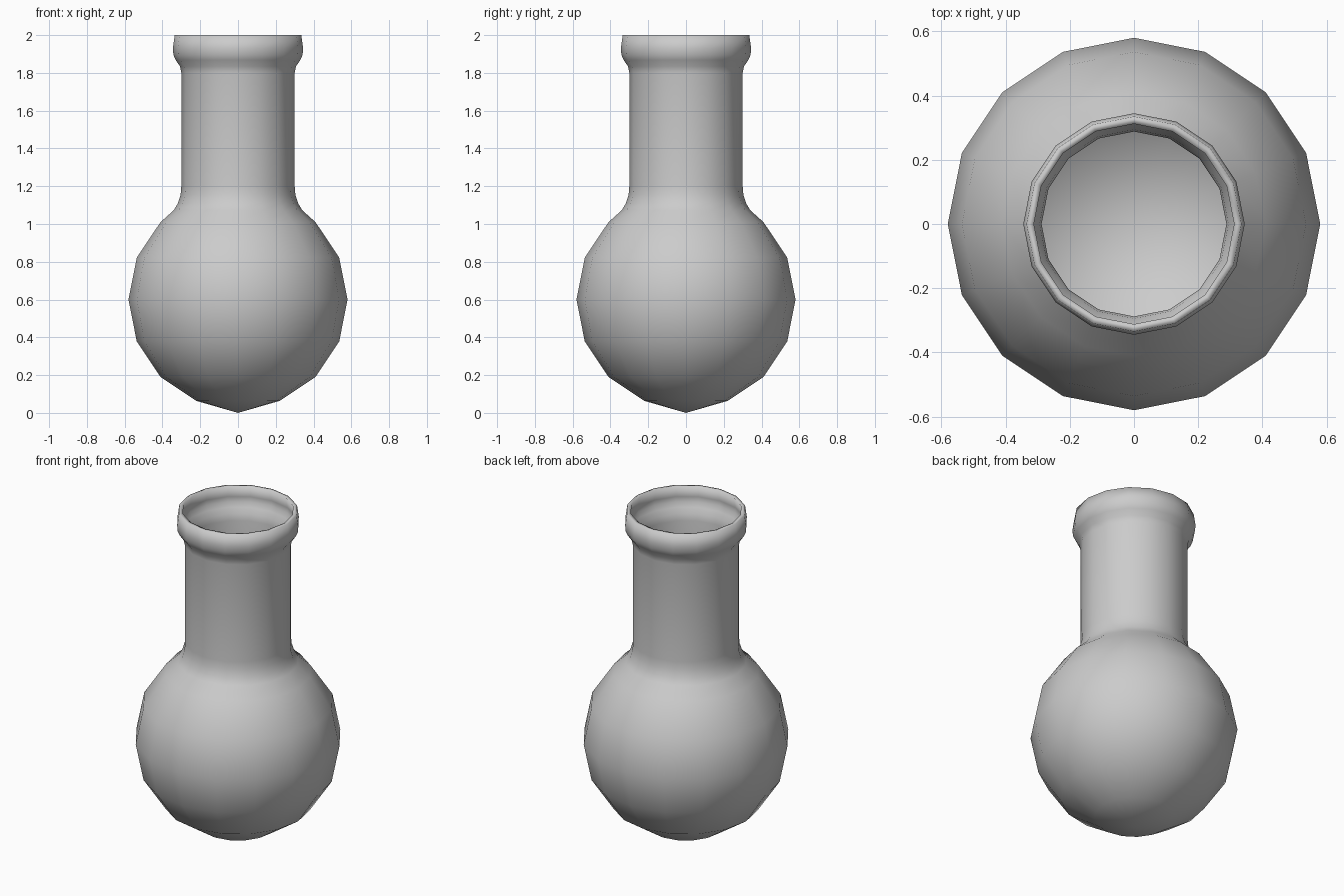
import bpy, bmesh, math

if "Cube" in bpy.data.objects:
    bpy.data.objects.remove(bpy.data.objects["Cube"])

SIDES = 16

# Sphere bulb profile (radius, height), bottom pole up to the shoulder
R, CZ = 0.58, 0.6
bulb = [(R * math.sin(math.radians(a)), CZ - R * math.cos(math.radians(a)) * (CZ / R if a == 0 else 1))
        for a in (0, 22.5, 45, 67.5, 90, 112.5, 135)]
# Shoulder, straight neck and rolled lip
neck = [(0.34, 1.073), (0.318, 1.11), (0.304, 1.155), (0.30, 1.20), (0.30, 1.80),
        (0.307, 1.835), (0.33, 1.868), (0.342, 1.895), (0.345, 1.93), (0.335, 2.0)]
outer = bulb + neck

# Thin inner wall, returning from the lip down to the inside pole
T = 0.012
inner = [(0.312, 2.0), (0.328, 1.93), (0.325, 1.90), (0.312, 1.872), (0.294, 1.84),
         (0.288, 1.80), (0.288, 1.20), (0.292, 1.15), (0.306, 1.103), (0.33, 1.065)]
k = (R - T) / R
inner += [(r * k, CZ + (z - CZ) * k) for r, z in reversed(bulb)]


def lathe(name, profile):
    bm = bmesh.new()
    rings = []
    for r, z in profile:
        if r < 1e-5:
            rings.append([bm.verts.new((0, 0, z))] * SIDES)
        else:
            rings.append([bm.verts.new((r * math.cos(2 * math.pi * i / SIDES),
                                        r * math.sin(2 * math.pi * i / SIDES), z))
                          for i in range(SIDES)])
    for a, b in zip(rings, rings[1:]):
        for i in range(SIDES):
            j = (i + 1) % SIDES
            bm.faces.new(list(dict.fromkeys((a[i], a[j], b[j], b[i]))))
    bmesh.ops.recalc_face_normals(bm, faces=bm.faces)
    mesh = bpy.data.meshes.new(name)
    bm.to_mesh(mesh)
    bm.free()
    obj = bpy.data.objects.new(name, mesh)
    bpy.context.collection.objects.link(obj)
    bpy.context.view_layer.objects.active = obj
    obj.select_set(True)
    bpy.ops.object.shade_smooth()
    return obj


# Round-bottomed flask
lathe("flask", outer + inner)
